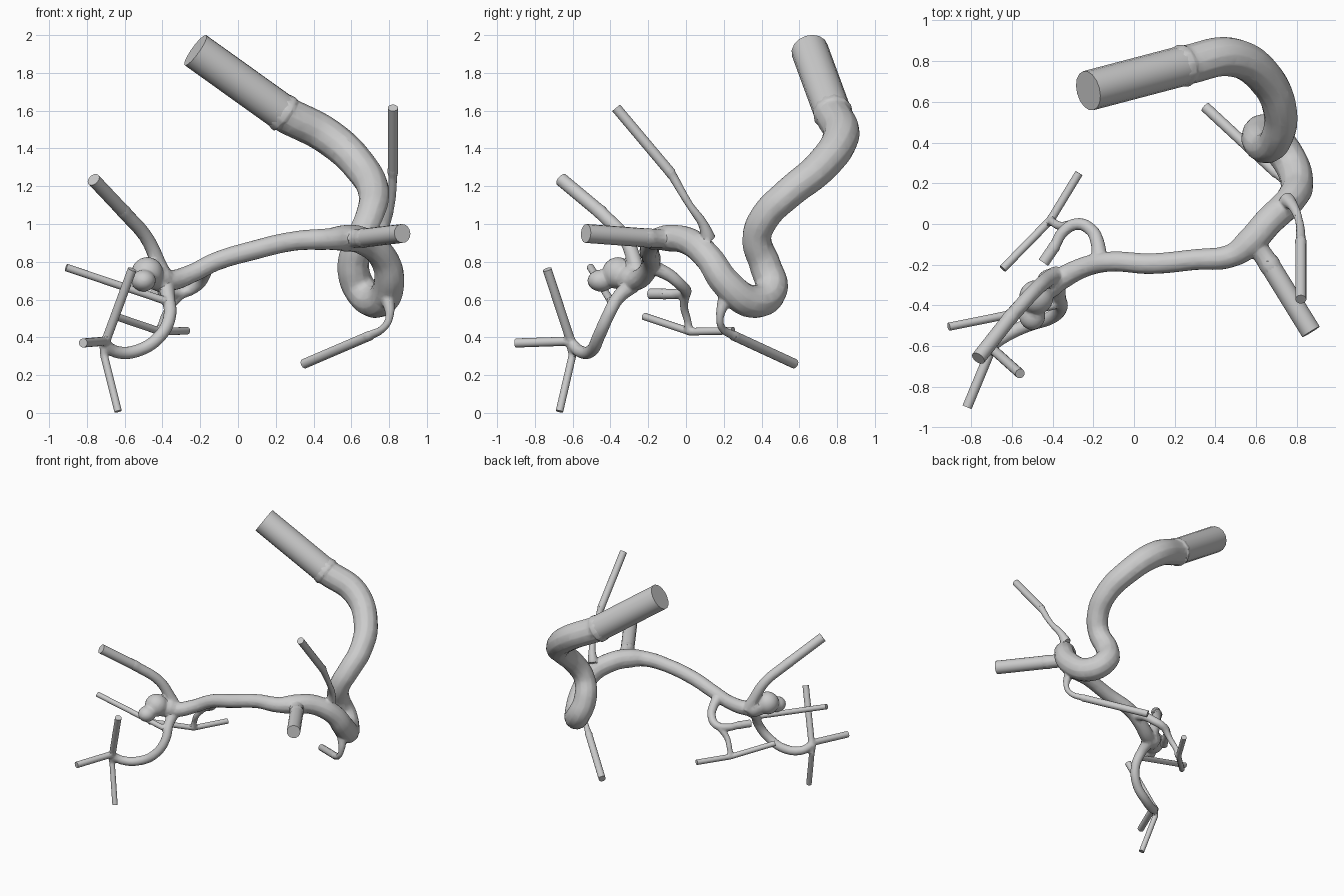
import bpy, bmesh, math
from mathutils import Vector

if "Cube" in bpy.data.objects:
    bpy.data.objects.remove(bpy.data.objects["Cube"])


def make_curve(name, paths, kind='BEZIER', sides=4):
    """Tubes swept along (x, y, z, radius) points, converted to a mesh."""
    cu = bpy.data.curves.new(name, 'CURVE')
    cu.dimensions = '3D'
    cu.bevel_depth = 1.0
    cu.bevel_resolution = sides
    cu.use_fill_caps = True
    cu.resolution_u = 7
    for path in paths:
        sp = cu.splines.new(kind)
        pts = sp.bezier_points if kind == 'BEZIER' else sp.points
        pts.add(len(path) - 1)
        for p, (x, y, z, r) in zip(pts, path):
            p.radius = r
            if kind == 'BEZIER':
                p.co = (x, y, z)
                p.handle_left_type = p.handle_right_type = 'AUTO'
            else:
                p.co = (x, y, z, 1)
    ob = bpy.data.objects.new(name, cu)
    bpy.context.collection.objects.link(ob)
    bpy.ops.object.select_all(action='DESELECT')
    bpy.context.view_layer.objects.active = ob
    ob.select_set(True)
    bpy.ops.object.convert(target='MESH')
    ob = bpy.context.object
    bm = bmesh.new()
    bm.from_mesh(ob.data)
    bmesh.ops.remove_doubles(bm, verts=bm.verts, dist=1e-5)
    bmesh.ops.recalc_face_normals(bm, faces=bm.faces)
    bm.to_mesh(ob.data)
    bm.free()
    return ob


# Winding trunk, from the inlet to the far fork
trunk = [(.25, .78, 1.58, .098), (.48, .82, 1.46, .097), (.65, .71, 1.30, .09),
         (.72, .54, 1.16, .083), (.70, .42, 1.04, .08), (.65, .375, .92, .078),
         (.61, .42, .78, .084), (.65, .45, .65, .088), (.74, .35, .59, .088),
         (.80, .21, .69, .082), (.77, .12, .82, .075), (.66, .01, .91, .073),
         (.57, -.09, .925, .072), (.48, -.155, .92, .058), (.30, -.175, .91, .052),
         (.08, -.195, .86, .052), (-.12, -.185, .80, .05), (-.24, -.21, .74, .05),
         (-.36, -.27, .70, .055), (-.45, -.33, .71, .06)]

# Side branches, each ending where its straight outlet begins
side = [(.56, -.05, .92, .05), (.66, -.19, .925, .05)]
upper = [(.75, .12, .92, .04), (.78, .09, 1.0, .026), (.81, .02, 1.1, .02), (.82, -.08, 1.27, .025)]
lower = [(.79, .21, .62, .04), (.80, .18, .50, .02), (.77, .19, .45, .02), (.70, .25, .41, .024)]
rising = [(-.38, -.25, .70, .045), (-.42, -.27, .79, .04), (-.48, -.32, .92, .037), (-.60, -.45, 1.06, .037)]
arch = [(-.17, -.17, .77, .04), (-.18, -.09, .73, .034), (-.21, -.03, .68, .031), (-.28, .0, .64, .03),
        (-.35, -.04, .63, .028), (-.39, -.11, .63, .027)]
drop = [(-.29, .0, .64, .026), (-.36, -.01, .56, .022), (-.40, .01, .48, .02), (-.41, .015, .43, .024)]
fork = (-.41, .02, .43, .02)
loop = [(-.38, -.28, .68, .045), (-.37, -.36, .61, .036), (-.36, -.41, .52, .034), (-.41, -.46, .41, .034),
        (-.53, -.50, .33, .034), (-.65, -.56, .325, .033), (-.71, -.61, .37, .03)]
hub = (-.70, -.61, .38, .024)

# Straight outlets: start point with radius, end point
outlets = [((.25, .78, 1.58, .099), (-.225, .655, 1.92)),
           ((.66, -.19, .925, .05), (.87, -.53, .95)),
           ((.82, -.08, 1.27, .027), (.82, -.37, 1.615)),
           ((.70, .25, .41, .026), (.35, .575, .26)),
           ((-.60, -.45, 1.06, .036), (-.765, -.66, 1.235)),
           ((-.39, -.11, .63, .028), (-.445, -.19, .63)),
           (fork, (-.27, .25, .435)),
           (fork, (-.645, -.22, .51)),
           ((-.39, -.40, .595, .02), (-.91, -.505, .77)),
           (hub, (-.56, -.735, .76)),
           (hub, (-.82, -.90, .37)),
           ((-.71, -.60, .31, .02), (-.635, -.67, .008))]
stubs, tubes = [], []
for a, b in outlets:
    p, q, r = Vector(a[:3]), Vector(b), a[3]
    tubes.append([a, (*q, r)])
    m = p.lerp(q, min(.5, .06 / (q - p).length))
    stubs.append([(*p, r * 1.1), (*m, r * .97)])   # blends tube into the tree
stubs.append([(-.71, -.61, .37, .026), (-.71, -.60, .29, .019)])

vessel_tree = make_curve("vessel_tree", [trunk, side, upper, lower, rising, arch, drop, loop] + stubs)

# Bulging sac at the far fork
bm = bmesh.new()
bm.from_mesh(vessel_tree.data)
for c, r, s in [((-.48, -.36, .74), .085, (1, 1, 1)), ((-.50, -.45, .70), .065, (1, 1.1, .9)),
                ((-.41, -.29, .71), .07, (1, 1, 1))]:
    res = bmesh.ops.create_icosphere(bm, subdivisions=3, radius=r)
    bmesh.ops.scale(bm, vec=s, verts=res['verts'])
    bmesh.ops.translate(bm, vec=c, verts=res['verts'])
bm.to_mesh(vessel_tree.data)
bm.free()

# Fuse into one skin, soften the joints, reduce to irregular facets
rm = vessel_tree.modifiers.new("fuse", 'REMESH')
rm.mode = 'VOXEL'
rm.voxel_size = .008
sm = vessel_tree.modifiers.new("soften", 'SMOOTH')
sm.factor = .4
sm.iterations = 3
de = vessel_tree.modifiers.new("facets", 'DECIMATE')
de.ratio = .12

outlet_tubes = make_curve("outlet_tubes", tubes, 'POLY', 6)
for ob in (vessel_tree, outlet_tubes):
    bpy.ops.object.select_all(action='DESELECT')
    bpy.context.view_layer.objects.active = ob
    ob.select_set(True)
    for m in list(ob.modifiers):
        bpy.ops.object.modifier_apply(modifier=m.name)
    bpy.ops.object.shade_smooth_by_angle(angle=math.radians(30))
